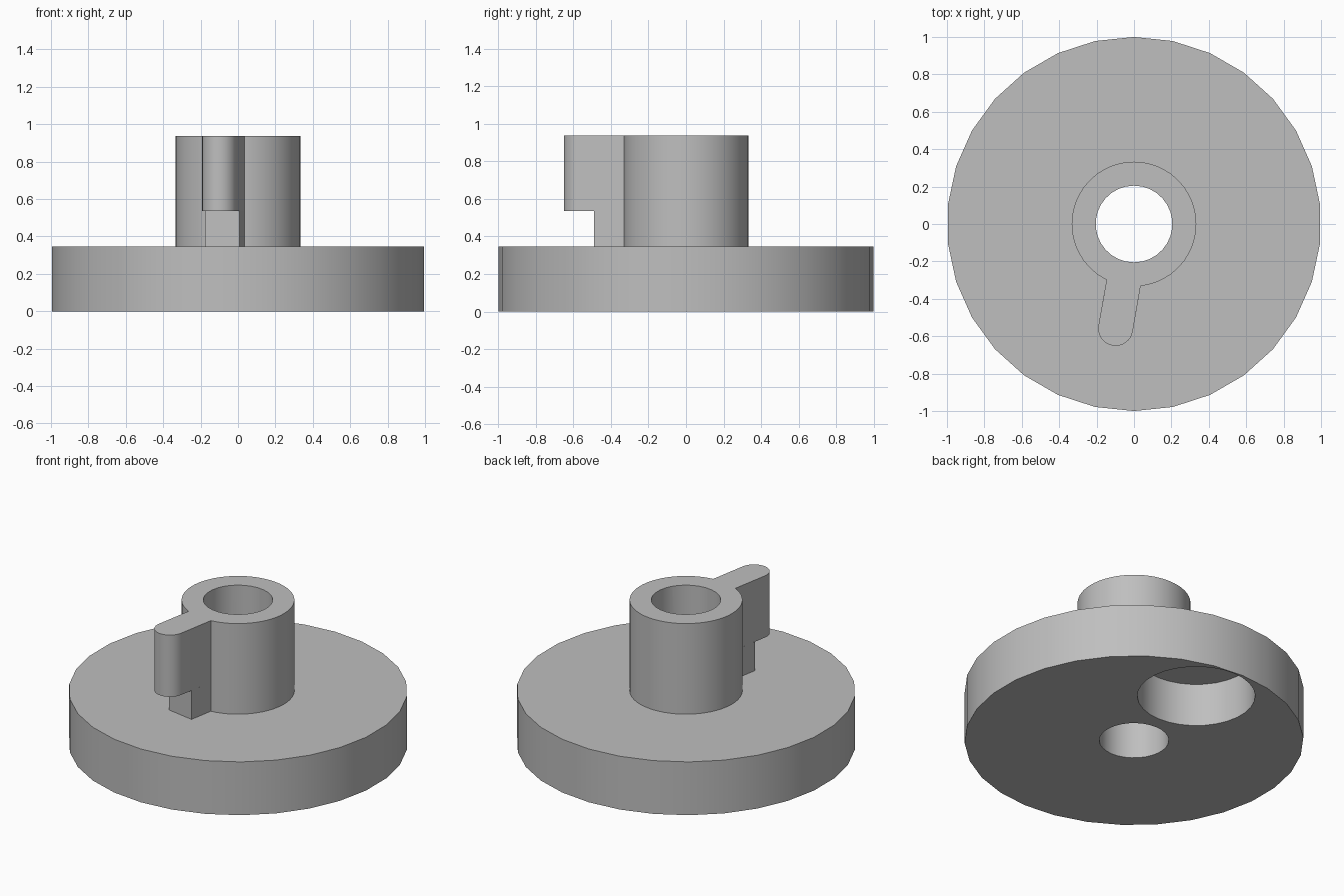
import bpy, bmesh
from math import sin, cos, asin, pi, radians
from mathutils import Matrix

cube = bpy.data.objects.get("Cube")
if cube:
    bpy.data.objects.remove(cube, do_unlink=True)

# Main sizes
DISC_TOP, HUB_TOP, ARM_BOTTOM = 0.347, 0.937, 0.535
HUB_R, BORE_R, ARM_HALF = 0.333, 0.205, 0.093
ARM_TURN = Matrix.Rotation(radians(-10), 4, 'Z')

GREY = (0.52, 0.52, 0.52, 1)
grey = bpy.data.materials.new("plain_grey")
grey.use_nodes = True
grey.diffuse_color = GREY
grey.node_tree.nodes["Principled BSDF"].inputs["Base Color"].default_value = GREY


def arc(radius, start, end, steps, cx=0, cy=0):
    """Points along an arc, both ends included."""
    angles = [start + (end - start) * i / steps for i in range(steps + 1)]
    return [(cx + radius * cos(a), cy + radius * sin(a)) for a in angles]


def circle(radius, sides, cx=0, cy=0):
    return arc(radius, pi / 2, pi * 5 / 2, sides, cx, cy)[:-1]


def extrude(name, outline, bottom, top, turn=None):
    """Solid made by raising a flat outline from bottom to top."""
    bm = bmesh.new()
    face = bm.faces.new([bm.verts.new((x, y, bottom)) for x, y in outline])
    raised = bmesh.ops.extrude_face_region(bm, geom=[face])["geom"]
    verts = [v for v in raised if isinstance(v, bmesh.types.BMVert)]
    bmesh.ops.translate(bm, verts=verts, vec=(0, 0, top - bottom))
    bmesh.ops.recalc_face_normals(bm, faces=bm.faces)
    if turn:
        bm.transform(turn)
    mesh = bpy.data.meshes.new(name)
    bm.to_mesh(mesh)
    bm.free()
    mesh.materials.append(grey)
    obj = bpy.data.objects.new(name, mesh)
    bpy.context.collection.objects.link(obj)
    return obj


def select(obj):
    bpy.ops.object.select_all(action='DESELECT')
    obj.select_set(True)
    bpy.context.view_layer.objects.active = obj


def cut(obj, outline, bottom, top):
    """Cut an extruded outline out of a part."""
    cutter = extrude("cutter", outline, bottom, top)
    mod = obj.modifiers.new("cut", 'BOOLEAN')
    mod.operation = 'DIFFERENCE'
    mod.solver = 'EXACT'
    mod.object = cutter
    select(obj)
    bpy.ops.object.modifier_apply(modifier=mod.name)
    bpy.data.objects.remove(cutter, do_unlink=True)


# Base disc with a through bore and a blind pocket underneath
disc = extrude("base_disc", circle(1, 30), 0, DISC_TOP)
cut(disc, circle(BORE_R, 30), -0.1, 1)
cut(disc, circle(0.348, 30, 0.055, 0.637), -0.1, 0.28)

# Tubular hub
hub = extrude("hub", circle(HUB_R, 60), DISC_TOP, HUB_TOP)
cut(hub, circle(BORE_R, 30), 0, 1.2)

# Arm with a rounded tip, and the shorter square post beneath it
half = asin(ARM_HALF / HUB_R)
root = arc(HUB_R - 0.002, -pi / 2 + half, -pi / 2 - half, 8)
tip = arc(ARM_HALF, -pi, 0, 16, 0, -0.567)
arm = extrude("arm", root + tip, ARM_BOTTOM, HUB_TOP, ARM_TURN)
post_end = [(-ARM_HALF, -0.481), (ARM_HALF, -0.481)]
post = extrude("arm_post", root + post_end, DISC_TOP, ARM_BOTTOM, ARM_TURN)

for part in (disc, hub, arm, post):
    select(part)
    bpy.ops.object.shade_smooth_by_angle(angle=radians(30))
